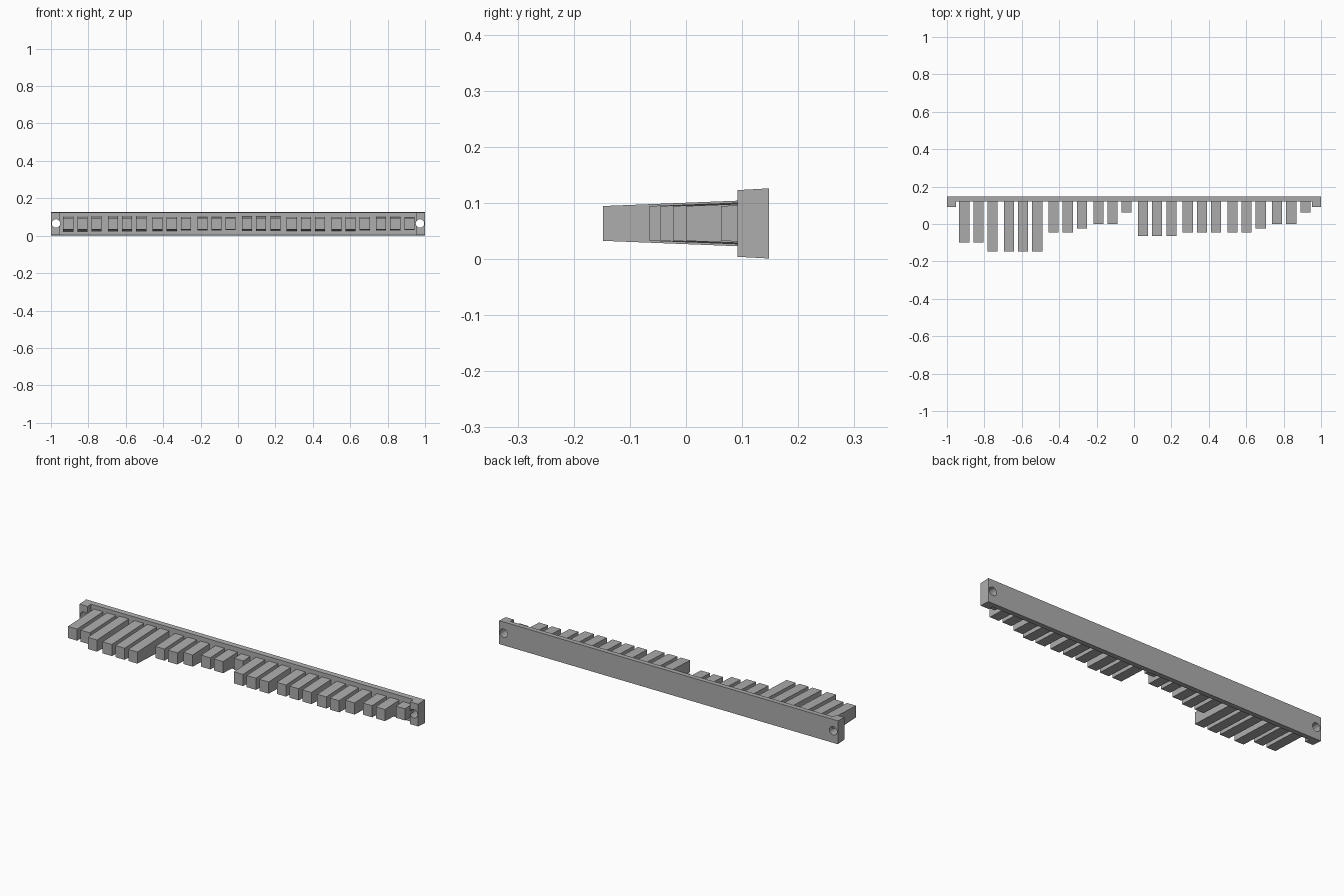
import bpy
import bmesh
from math import pi
from mathutils import Matrix

cube = bpy.data.objects.get("Cube")
if cube:
    bpy.data.objects.remove(cube)

grey = bpy.data.materials.new("plain grey")
grey.use_nodes = True
grey.diffuse_color = (0.42, 0.42, 0.42, 1)
grey.node_tree.nodes["Principled BSDF"].inputs["Base Color"].default_value = grey.diffuse_color

MID = 0.0635   # height of the centre line
BACK = 0.148   # rear face of the bar
FACE = 0.12    # front face of the bar between the end lugs


def add_prism(name, outline, half_height):
    """Extrude a plan outline; half_height(y) gives the draft of top and bottom."""
    bm = bmesh.new()
    low = [bm.verts.new((x, y, MID - half_height(y))) for x, y in outline]
    high = [bm.verts.new((x, y, MID + half_height(y))) for x, y in outline]
    bm.faces.new(low[::-1])
    bm.faces.new(high)
    for i in range(len(low)):
        j = (i + 1) % len(low)
        bm.faces.new((low[i], low[j], high[j], high[i]))
    bmesh.ops.recalc_face_normals(bm, faces=bm.faces)
    mesh = bpy.data.meshes.new(name)
    bm.to_mesh(mesh)
    bm.free()
    mesh.materials.append(grey)
    obj = bpy.data.objects.new(name, mesh)
    bpy.context.collection.objects.link(obj)
    return obj


# Backing bar with a forward lug at each end
half = [(1, BACK), (1, 0.092), (0.952, 0.092), (0.952, FACE)]
outline = half + [(-x, y) for x, y in reversed(half)]
bar = add_prism("backing_bar", outline[::-1], lambda y: 0.0625 - 0.055 * (BACK - y))

# Mounting holes through the lugs
bm = bmesh.new()
for x in (-0.973, 0.973):
    place = Matrix.Translation((x, FACE, MID + 0.002)) @ Matrix.Rotation(pi / 2, 4, "X")
    bmesh.ops.create_cone(bm, cap_ends=True, segments=12, radius1=0.023,
                          radius2=0.023, depth=0.2, matrix=place)
mesh = bpy.data.meshes.new("hole_cutter")
bm.to_mesh(mesh)
bm.free()
mesh.materials.append(grey)
cutter = bpy.data.objects.new("hole_cutter", mesh)
bpy.context.collection.objects.link(cutter)
cutter.hide_render = True
cut = bar.modifiers.new("holes", "BOOLEAN")
cut.object = cutter
cut.operation = "DIFFERENCE"
cut.solver = "EXACT"
bpy.context.view_layer.objects.active = bar
bpy.ops.object.modifier_apply(modifier=cut.name)
bpy.data.objects.remove(cutter)

# Teeth in groups of three; each number is the front end of a tooth
fronts = [
    (-0.10, -0.10, -0.148), (-0.148, -0.148, -0.148),
    (-0.045, -0.045, -0.023), (0, 0, 0.062),
    (-0.065, -0.065, -0.065), (-0.045, -0.045, -0.045),
    (-0.045, -0.045, -0.023), (0, 0, 0.062),
]
for group, ends in enumerate(fronts):
    for k, front in enumerate(ends):
        x = -0.832 + 0.239 * group + 0.0755 * (k - 1)
        w = 0.027
        root = FACE + 0.005
        add_prism(f"tooth_{group * 3 + k + 1}",
                  [(x - w, front), (x + w, front), (x + w, root), (x - w, root)],
                  lambda y: 0.031 + 0.04 * (y - front))
